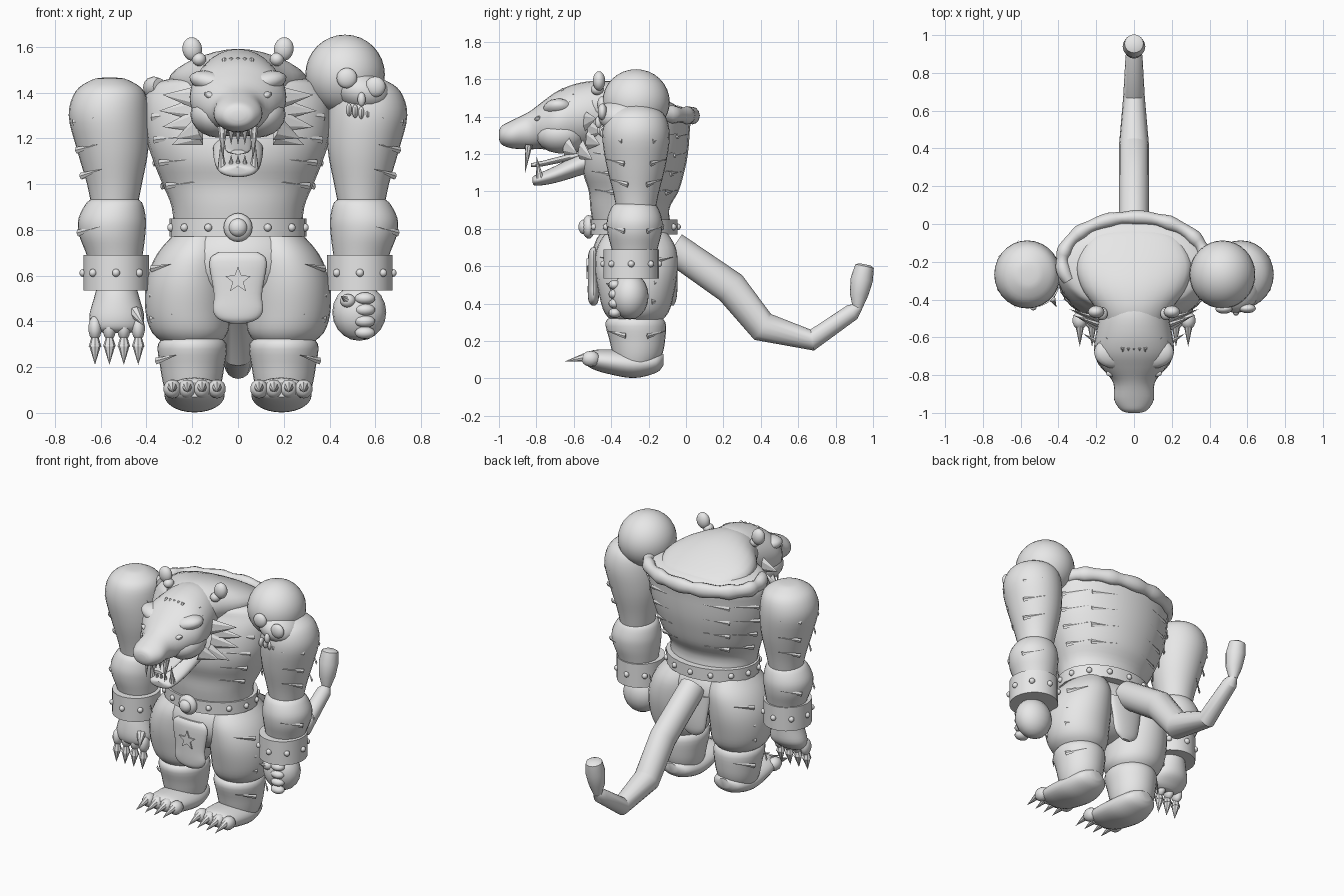
import bpy
import bmesh
from math import sin, cos, pi, radians
from mathutils import Vector, Matrix

old_cube = bpy.data.objects.get("Cube")
if old_cube:
    bpy.data.objects.remove(old_cube, do_unlink=True)

grey = bpy.data.materials.new("light_grey")
grey.use_nodes = True
grey.diffuse_color = (.8, .8, .8, 1)
grey.node_tree.nodes["Principled BSDF"].inputs["Base Color"].default_value = grey.diffuse_color

X, Y, Z = Vector((1, 0, 0)), Vector((0, 1, 0)), Vector((0, 0, 1))
SIDES = (("left", 1), ("right", -1))


def finish(bm, name, smooth_angle=40):
    """Turn a bmesh into a named, shaded object."""
    bmesh.ops.recalc_face_normals(bm, faces=bm.faces)
    mesh = bpy.data.meshes.new(name)
    bm.to_mesh(mesh)
    bm.free()
    mesh.materials.append(grey)
    obj = bpy.data.objects.new(name, mesh)
    bpy.context.collection.objects.link(obj)
    bpy.ops.object.select_all(action='DESELECT')
    obj.select_set(True)
    bpy.context.view_layer.objects.active = obj
    bpy.ops.object.shade_smooth_by_angle(angle=radians(smooth_angle))


def resample(rows, steps):
    """Pass a smooth spline through rows of numbers."""
    rows = [Vector(row) for row in rows]
    if steps == 1:
        return rows
    result = []
    for i in range(len(rows) - 1):
        a, b, c, d = rows[max(i - 1, 0)], rows[i], rows[i + 1], rows[min(i + 2, len(rows) - 1)]
        for k in range(steps):
            t = k / steps
            result.append(b + (c - a) * (t / 2) + (a * 2 - b * 5 + c * 4 - d) * (t * t / 2)
                          + (b * 3 - a - c * 3 + d) * (t * t * t / 2))
    return result + [rows[-1]]


def loft(name, rows, u=X, v=Y, steps=4, sides=28, angle=40):
    """Skin ellipses; each row is x, y, z and two radii. Without v, rings follow the path."""
    rows = resample(rows, steps)
    centres = [Vector(row[:3]) for row in rows]
    bm = bmesh.new()
    rings = []
    for i, row in enumerate(rows):
        path = centres[min(i + 1, len(rows) - 1)] - centres[max(i - 1, 0)]
        w = v or path.cross(u).normalized()
        ring = []
        for k in range(sides):
            a = 2 * pi * k / sides
            ring.append(bm.verts.new(centres[i] + u * (row[3] * cos(a)) + w * (row[4] * sin(a))))
        rings.append(ring)
    for low, high in zip(rings, rings[1:]):
        for k in range(sides):
            n = (k + 1) % sides
            bm.faces.new((low[k], low[n], high[n], high[k]))
    bm.faces.new(rings[0])
    bm.faces.new(rings[-1])
    finish(bm, name, angle)


def column(name, x, rows):
    """Upright loft from rows of z, centre y and two radii."""
    loft(name, [(x, y, z, rx, ry) for z, y, rx, ry in rows])


def lengthwise(name, x, rows):
    """Loft along y from rows of y, centre z and two radii."""
    loft(name, [(x, y, z, rx, rz) for y, z, rx, rz in rows], v=Z)


def balls(name, places, size, tilt=0, detail=20):
    bm = bmesh.new()
    for place in places:
        matrix = Matrix.Translation(place) @ Matrix.Rotation(tilt, 4, 'Y') @ Matrix.Diagonal((*size, 1))
        bmesh.ops.create_uvsphere(bm, u_segments=detail, v_segments=detail // 2, radius=1, matrix=matrix)
    finish(bm, name)


def spikes(name, pairs, radius, flat=1.0, sides=8):
    """Cones from each base to each tip, optionally flattened sideways."""
    bm = bmesh.new()
    for base, tip in pairs:
        base, tip = Vector(base), Vector(tip)
        turn = (tip - base).to_track_quat('Z', 'Y').to_matrix().to_4x4()
        matrix = Matrix.Translation((base + tip) / 2) @ turn @ Matrix.Diagonal((flat, 1, 1, 1))
        bmesh.ops.create_cone(bm, cap_ends=True, segments=sides, radius1=radius, radius2=0,
                              depth=(tip - base).length, matrix=matrix)
    finish(bm, name, 30)


def band(name, place, size, sides=24):
    bm = bmesh.new()
    matrix = Matrix.Translation(place) @ Matrix.Diagonal((*size, 1))
    bmesh.ops.create_cone(bm, cap_ends=True, segments=sides, radius1=1, radius2=1, depth=2, matrix=matrix)
    finish(bm, name, 30)


def around(place, rx, ry, count, start):
    """Points spaced around an upright ellipse."""
    angles = [start + 2 * pi * k / count for k in range(count)]
    return [Vector(place) + Vector((rx * cos(a), ry * sin(a), 0)) for a in angles]


def stripes(name, x, rows, angles, length):
    """Thin fur slivers hugging a body part; rows are z, centre y and two radii."""
    pairs = []
    for z, y, rx, ry in rows:
        for degrees, way in angles:
            a = radians(degrees)
            middle = Vector((x + rx * .99 * cos(a), y + ry * .99 * sin(a), z))
            along = Vector((-rx * sin(a), ry * cos(a), .03 * way)).normalized() * (way * length / 2)
            pairs.append((middle - along, middle + along))
    spikes(name, pairs, .015, flat=.4, sides=4)


# Torso, neck hump, pelvis and fur ruff
column("torso", 0, [(.78, -.28, .28, .21), (.9, -.3, .29, .21), (1, -.28, .33, .24), (1.1, -.28, .37, .27),
                    (1.2, -.27, .4, .28), (1.32, -.25, .41, .27), (1.4, -.23, .4, .25),
                    (1.45, -.25, .34, .21), (1.47, -.28, .2, .12)])
lengthwise("neck_hump", 0, [(-.03, 1.42, .1, .02), (-.07, 1.43, .22, .04), (-.2, 1.45, .3, .085),
                            (-.33, 1.46, .28, .12), (-.45, 1.46, .2, .13), (-.55, 1.45, .15, .11)])
balls("pelvis", [(0, -.28, .66)], (.3, .22, .2), detail=28)
ruff = []
for k in range(25):
    a = radians(-25 + 230 * k / 24)
    thick = .036 + .005 * sin(k * 2.3)
    ruff.append((.38 * cos(a), -.2 + .235 * sin(a), 1.42 - .015 * sin(a), thick * 1.2, thick))
loft("shoulder_ruff", ruff, u=Z, v=None, steps=2, sides=12)
stripes("torso_stripes", 0, [(1, -.28, .33, .24), (1.1, -.28, .37, .27), (1.2, -.27, .4, .28), (1.3, -.25, .41, .27)],
        [(-40, -1), (-140, 1), (30, 1), (60, 1), (120, -1), (150, -1)], .17)

# Belt with studs and buckle
band("belt", (0, -.28, .81), (.3, .235, .04))
balls("belt_studs", around((0, -.28, .81), .3, .235, 14, pi / 14), (.018, .018, .018), detail=10)
balls("belt_buckle", [(0, -.52, .81)], (.063, .035, .063))
balls("buckle_boss", [(0, -.545, .81)], (.04, .03, .04))

# Loincloth front and back, with a thin star plate
column("front_loincloth", 0, [(.7, -.49, .09, .015), (.66, -.495, .125, .028), (.52, -.495, .105, .03),
                              (.45, -.495, .11, .03), (.41, -.495, .085, .025), (.39, -.495, .03, .01)])
column("back_loincloth", 0, [(.66, -.08, .12, .03), (.52, -.075, .1, .03), (.43, -.075, .08, .025),
                             (.39, -.075, .03, .01)])
bm = bmesh.new()
points = []
for k in range(10):
    r = .025 if k % 2 else .06
    points.append(bm.verts.new((r * sin(k * pi / 5), -.532, .58 + r * cos(k * pi / 5))))
star = bmesh.ops.extrude_face_region(bm, geom=[bm.faces.new(points)])
bmesh.ops.translate(bm, vec=Y * .009, verts=[g for g in star["geom"] if isinstance(g, bmesh.types.BMVert)])
finish(bm, "star_plate")

# Legs, feet and arms on both sides
for side, s in SIDES:
    loft(side + "_thigh", [(s * x, -.265, z, rx, ry) for z, x, rx, ry in (
        (.8, .16, .1, .15), (.7, .19, .16, .21), (.58, .215, .185, .22), (.45, .22, .185, .2),
        (.35, .21, .165, .17), (.29, .2, .1, .11))])
    column(side + "_shin", s * .2, [(.34, -.27, .1, .11), (.3, -.27, .15, .16), (.2, -.26, .14, .148),
                                   (.12, -.26, .125, .13), (.05, -.27, .1, .1)])
    lengthwise(side + "_foot", s * .19, [(-.12, .1, .04, .03), (-.16, .085, .1, .055), (-.28, .075, .13, .073),
                                        (-.42, .09, .127, .065), (-.5, .1, .11, .05), (-.53, .1, .07, .03)])
    toes = [s * (.092 + .065 * k) for k in range(4)]
    balls(side + "_toes", [(x, -.51, .105) for x in toes], (.04, .05, .042), detail=14)
    spikes(side + "_toe_claws", [((x, -.53, .115), (x, -.65, .09)) for x in toes], .025)
    stripes(side + "_leg_stripes", s * .21, [(.64, -.265, .18, .215), (.52, -.265, .185, .21),
                                            (.42, -.265, .18, .19), (.24, -.265, .145, .155)],
            [(-90 + s * 45, -s), (90 - s * 45, s)], .14)

    loft(side + "_upper_arm", [(s * x, -.267, z, r, r * 1.03) for z, x, r in (
        (1.465, .56, .03), (1.455, .56, .08), (1.405, .56, .15), (1.3, .565, .175), (1.15, .548, .156),
        (1, .54, .12), (.9, .54, .1))])
    loft(side + "_forearm", [(s * x, -.275, z, r, r) for z, x, r in (
        (.94, .54, .08), (.92, .54, .12), (.85, .55, .147), (.78, .55, .145), (.7, .54, .125), (.6, .53, .1))])
    cuff = (s * .533, -.293, .612)
    band(side + "_cuff", cuff, (.143, .148, .077))
    balls(side + "_cuff_studs", around(cuff, .143, .148, 8, pi / 2), (.018, .018, .018), detail=10)
    stripes(side + "_arm_stripes", s * .55, [(1.28, -.267, .175, .18), (1.16, -.267, .157, .162),
                                            (1.05, -.267, .13, .134), (.8, -.275, .147, .147)],
            [(-90 + s * 45, -s), (90 - s * 40, s)], .14)

# Clenched left fist
balls("left_fist", [(.53, -.3, .44)], (.118, .1, .125))
balls("left_fingers", [(.555, -.38, .35 + .05 * k) for k in range(4)], (.046, .035, .027), detail=14)
balls("left_thumb", [(.48, -.38, .49)], (.035, .03, .03), detail=14)
spikes("left_thumb_claw", [((.48, -.39, .49), (.45, -.43, .51))], .02)

# Open right hand with hanging claws
column("right_hand", -.53, [(.57, -.29, .08, .08), (.5, -.3, .1, .09), (.42, -.31, .12, .09),
                            (.37, -.33, .1, .06), (.35, -.33, .06, .03)])
fingers = [-.625 + .063 * k for k in range(4)]
balls("right_fingers", [(x, -.35, .37) for x in fingers], (.03, .04, .055), detail=14)
spikes("right_claw_roots", [((x, -.36, .29), (x, -.36, .38)) for x in fingers], .028)
spikes("right_claws", [((x, -.36, .295), (x, -.37, .21)) for x in fingers], .026)
spikes("right_thumb", [((-.45, -.36, .44), (-.41, -.44, .38))], .03)

# Head, jaw and face
lengthwise("head", 0, [(-1, 1.3, .03, .02), (-.985, 1.3, .07, .05), (-.93, 1.305, .105, .075), (-.84, 1.325, .11, .1),
                       (-.76, 1.355, .17, .13), (-.68, 1.375, .21, .165), (-.57, 1.395, .2, .185),
                       (-.44, 1.42, .17, .165), (-.25, 1.43, .13, .08)])
lengthwise("lower_jaw", 0, [(-.82, 1.06, .04, .015), (-.8, 1.06, .08, .03), (-.7, 1.09, .1, .045),
                            (-.55, 1.15, .11, .06), (-.4, 1.2, .1, .06)])
lengthwise("tongue", 0, [(-.83, 1.14, .03, .01), (-.76, 1.15, .055, .015), (-.55, 1.2, .06, .02)])
teeth = [-.06, -.03, 0, .03, .06]
spikes("upper_teeth", [((x, -.85, 1.24), (x, -.85, 1.17)) for x in teeth], .014)
spikes("lower_teeth", [((x, -.79, 1.08), (x, -.8, 1.13)) for x in teeth[1:4]], .012)
for side, s in SIDES:
    balls(side + "_cheek", [(s * .1, -.67, 1.295)], (.11, .13, .09), tilt=-s * .3)
    balls(side + "_brow", [(s * .1, -.68, 1.44)], (.115, .085, .05), tilt=-s * .25)
    balls(side + "_eye", [(s * .115, -.79, 1.385)], (.035, .02, .016), tilt=-s * .35, detail=12)
    balls(side + "_ear", [(s * .2, -.465, 1.59)], (.043, .033, .052), tilt=s * .15)
    balls(side + "_inner_ear", [(s * .17, -.475, 1.545)], (.032, .035, .03), detail=14)
    spikes(side + "_fangs", [((s * .07, -.84, 1.25), (s * .065, -.86, 1.1)),
                             ((s * .07, -.78, 1.07), (s * .075, -.8, 1.19))], .02)
    tips = [(.33, -.48, 1.39), (.345, -.45, 1.32), (.33, -.46, 1.25), (.29, -.5, 1.17), (.27, -.58, 1.2)]
    spikes(side + "_whiskers", [((s * .17, y - .06, 1.3 + (z - 1.28) * .7), (s * x, y, z)) for x, y, z in tips],
           .055, flat=.35, sides=6)
    stripes(side + "_forehead_stripes", 0, [(1.51, -.57, .15, .1), (1.47, -.59, .18, .1)], [(-90 + s * 55, s)], .09)
spikes("forehead_mark", [((x, -.65, 1.54), (x, -.72, 1.485)) for x in teeth], .018, flat=.6)

# Skull worn on the left shoulder
balls("skull_cranium", [(.468, -.267, 1.478)], (.174, .18, .175), detail=32)
balls("skull_face", [(.54, -.335, 1.405)], (.13, .135, .09), tilt=.3, detail=28)
balls("skull_eyes", [(.476, -.45, 1.463), (.6, -.447, 1.425)], (.045, .025, .045))
balls("skull_nose", [(.54, -.468, 1.37)], (.018, .018, .032), detail=14)
balls("skull_teeth", [(.485 + .027 * k, -.45 + .008 * k, 1.325 - .007 * k) for k in range(5)],
      (.014, .025, .03), detail=10)

# Tail with a blunt tuft
tail = [(-.07, .7, .085), (.24, .485, .09), (.41, .275, .082), (.675, .205, .057), (.89, .355, .045), (.93, .385, .02)]
loft("tail", [(0, y, z, min(r, .08), r) for y, z, r in tail], v=None, steps=1, sides=16, angle=25)
tuft = [(.915, .36, .02), (.925, .45, .05), (.94, .53, .06), (.955, .6, .05), (.957, .61, .03)]
loft("tail_tuft", [(0, y, z, r, r) for y, z, r in tuft], v=None, steps=1, sides=16, angle=35)
